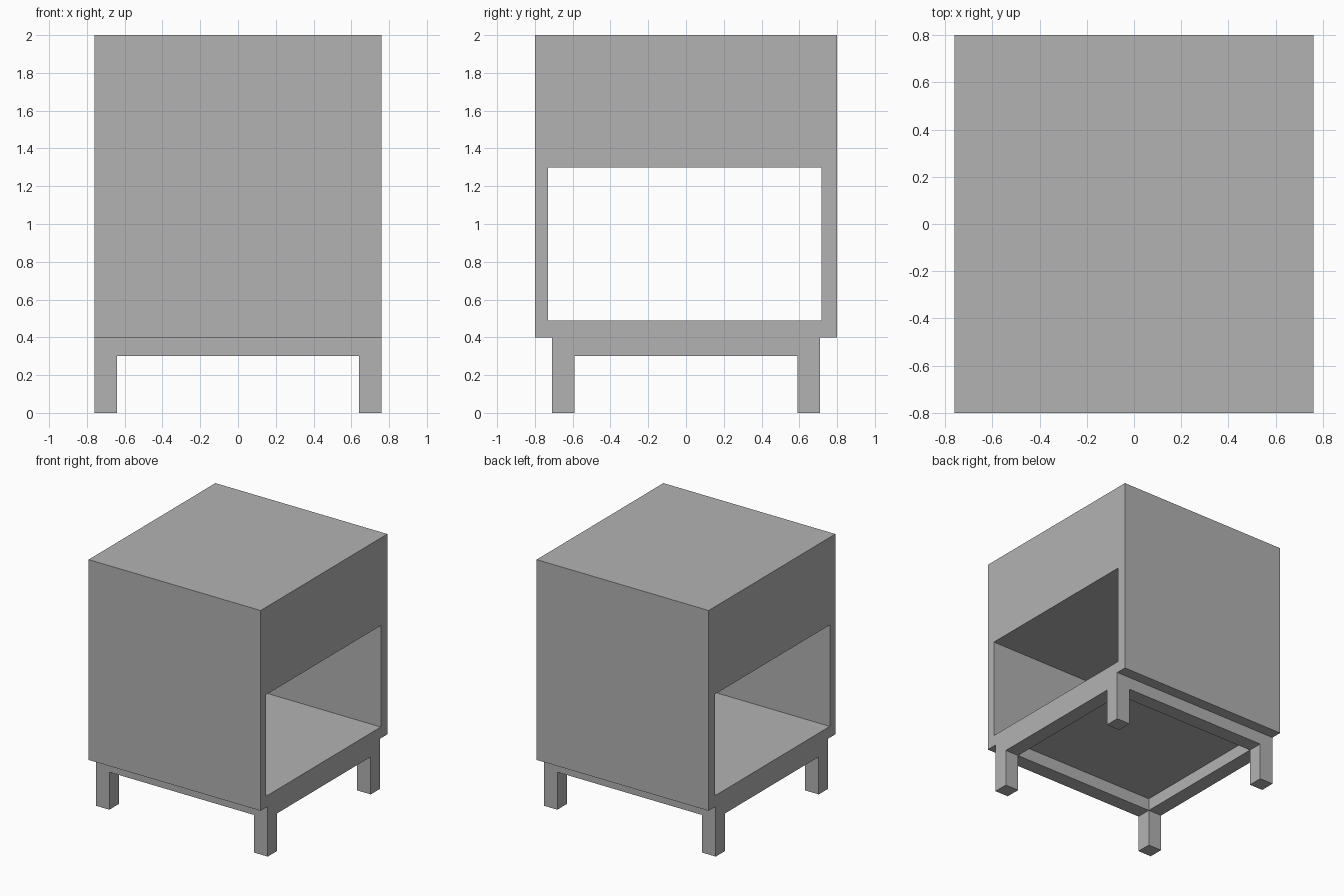
import bpy, bmesh
from mathutils import Matrix, Vector

if "Cube" in bpy.data.objects:
    bpy.data.objects.remove(bpy.data.objects["Cube"])

grey = bpy.data.materials.new("plain_grey")
grey.diffuse_color = (0.448, 0.448, 0.448, 1)
grey.use_nodes = True
grey.node_tree.nodes["Principled BSDF"].inputs["Base Color"].default_value = grey.diffuse_color


def finish(name, bm):
    bmesh.ops.recalc_face_normals(bm, faces=bm.faces)
    mesh = bpy.data.meshes.new(name)
    bm.to_mesh(mesh)
    bm.free()
    mesh.materials.append(grey)
    obj = bpy.data.objects.new(name, mesh)
    bpy.context.collection.objects.link(obj)
    return obj


def rect(u0, u1, v0, v1):
    return [(u0, v0), (u1, v0), (u1, v1), (u0, v1)]


def tube(name, outer, inner, place, lo, hi):
    """Rectangular ring extruded from lo to hi; place(u, v, w) gives a point."""
    bm = bmesh.new()
    loops = [[bm.verts.new(place(u, v, w)) for u, v in r]
             for r, w in ((outer, lo), (outer, hi), (inner, hi), (inner, lo))]
    for a, b in zip(loops, loops[1:] + loops[:1]):
        for i in range(4):
            j = (i + 1) % 4
            bm.faces.new((a[i], a[j], b[j], b[i]))
    return finish(name, bm)


def box(name, low, high):
    low, high = Vector(low), Vector(high)
    bm = bmesh.new()
    bmesh.ops.create_cube(bm, size=1, matrix=Matrix.Translation((low + high) / 2)
                          @ Matrix.Diagonal((*(high - low), 1)))
    return finish(name, bm)


W, D = 0.76, 0.71      # half width, half depth of the base
T = 0.12               # leg and rail thickness

# Cabinet body with an open compartment running from side to side
tube("cabinet_body", rect(-0.8, 0.8, 0.4, 2.0), rect(-0.73, 0.717, 0.49, 1.3),
     lambda u, v, w: (w, u, v), -W, W)

# Base frame of four rails
tube("base_frame", rect(-W, W, -D, D), rect(T - W, W - T, T - D, D - T),
     lambda u, v, w: (u, v, w), 0.3, 0.4)

# Four square legs
for sx, side in ((-1, "left"), (1, "right")):
    for sy, end in ((-1, "front"), (1, "back")):
        xs = sorted((sx * W, sx * (W - T)))
        ys = sorted((sy * D, sy * (D - T)))
        box(f"{end}_{side}_leg", (xs[0], ys[0], 0), (xs[1], ys[1], 0.3))
